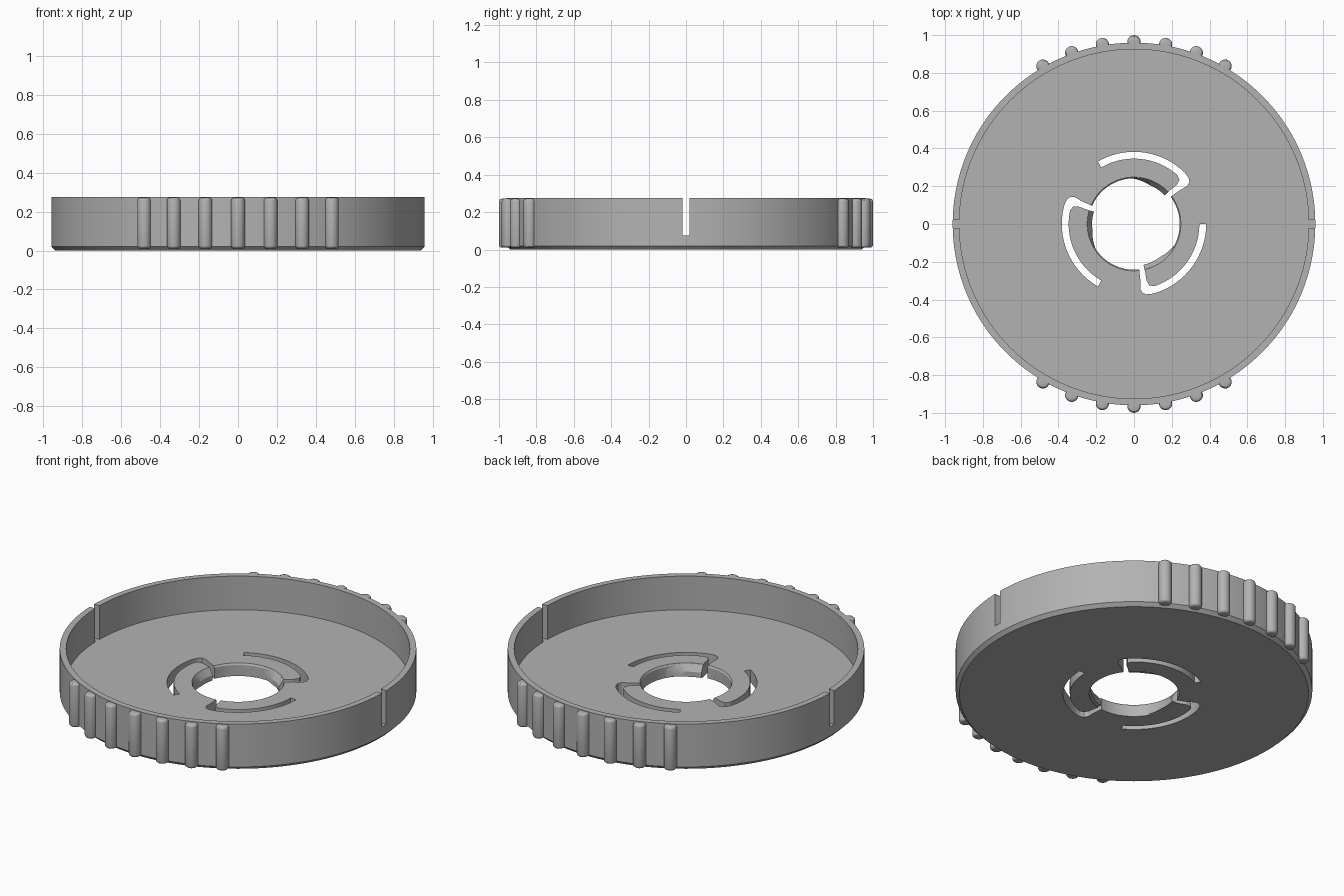
import bpy, bmesh
from math import sin, cos, radians, pi
from mathutils import Matrix, Vector

if "Cube" in bpy.data.objects:
    bpy.data.objects.remove(bpy.data.objects["Cube"], do_unlink=True)

HEIGHT, FLOOR, RADIUS, HOLE = 0.275, 0.075, 0.96, 0.242

grey = bpy.data.materials.new("plain grey")
grey.use_nodes = True
grey.diffuse_color = (0.45, 0.45, 0.45, 1)
grey.node_tree.nodes["Principled BSDF"].inputs["Base Color"].default_value = (0.45, 0.45, 0.45, 1)


def finish(bm, name):
    bmesh.ops.recalc_face_normals(bm, faces=bm.faces)
    mesh = bpy.data.meshes.new(name)
    bm.to_mesh(mesh)
    bm.free()
    mesh.materials.append(grey)
    obj = bpy.data.objects.new(name, mesh)
    bpy.context.collection.objects.link(obj)
    return obj


def smooth(obj):
    bpy.ops.object.select_all(action="DESELECT")
    obj.select_set(True)
    bpy.context.view_layer.objects.active = obj
    bpy.ops.object.shade_smooth_by_angle(angle=radians(30))


def polar(deg, r, z=0.0):
    return Vector((r * cos(radians(deg)), r * sin(radians(deg)), z))


def prism(name, outline, z0, z1):
    bm = bmesh.new()
    face = bm.faces.new([bm.verts.new((p.x, p.y, z0)) for p in outline])
    top = bmesh.ops.extrude_face_region(bm, geom=[face])["geom"]
    bmesh.ops.translate(bm, vec=(0, 0, z1 - z0),
                        verts=[v for v in top if isinstance(v, bmesh.types.BMVert)])
    return finish(bm, name)


def cut(target, cutter):
    mod = target.modifiers.new(cutter.name, "BOOLEAN")
    mod.operation, mod.solver, mod.object = "DIFFERENCE", "EXACT", cutter
    bpy.context.view_layer.objects.active = target
    bpy.ops.object.modifier_apply(modifier=mod.name)
    bpy.data.objects.remove(cutter, do_unlink=True)


# Shallow dish: chamfered base, thin upright wall, round centre hole
profile = [(HOLE, 0), (0.94, 0), (RADIUS, 0.02), (RADIUS, HEIGHT), (0.925, HEIGHT),
           (0.925, FLOOR), (HOLE + 0.006, FLOOR), (HOLE, FLOOR - 0.01)]
bm = bmesh.new()
ring = [bm.verts.new((r, 0, z)) for r, z in profile]
edges = [bm.edges.new((ring[i], ring[(i + 1) % len(ring)])) for i in range(len(ring))]
bmesh.ops.spin(bm, geom=ring + edges, cent=(0, 0, 0), axis=(0, 0, 1),
               angle=2 * pi, steps=144, use_merge=True)
bmesh.ops.remove_doubles(bm, verts=bm.verts, dist=0.0001)
dish = finish(bm, "dish")

# Narrow upright slits through both sides of the wall
for side in (-1, 1):
    box = [Vector((side * x, y, 0)) for x, y in
           ((0.88, -0.02), (1.02, -0.02), (1.02, 0.02), (0.88, 0.02))]
    cut(dish, prism("wall_slit", box, FLOOR, HEIGHT + 0.05))

# Three curved slots, each hooking inward to the hole to free a spring arm
hook = [(40, 0.378), (37, 0.367), (35.5, 0.345), (36.5, 0.30), (36.5, 0.2),
        (43, 0.2), (43, 0.27), (42.5, 0.305), (44, 0.335)]
outline = [polar(a, 0.382) for a in range(120, 44, -3)]
outline += [polar(a, r) for a, r in hook]
outline += [polar(a, 0.346) for a in range(48, 121, 3)]
for i in range(3):
    turn = Matrix.Rotation(radians(120 * i), 3, "Z")
    cut(dish, prism("spring_slot", [turn @ p for p in outline], -0.05, FLOOR + 0.05))
smooth(dish)

# Sloping catch on the inner edge of each spring arm, tapering to the arm root
for i in range(3):
    bm = bmesh.new()
    rows = []
    for a in range(43, 92, 4):
        lip = HOLE - 0.02 * min(1, (93 - a) / 25)
        section = [(HOLE + 0.01, 0.005), (lip, 0.005), (lip, 0.035),
                   (HOLE + 0.004, FLOOR - 0.003), (HOLE + 0.01, FLOOR - 0.003)]
        rows.append([bm.verts.new(polar(a + 120 * i, r, z)) for r, z in section])
    for low, high in zip(rows, rows[1:]):
        for k in range(5):
            n = (k + 1) % 5
            bm.faces.new((low[k], low[n], high[n], high[k]))
    bm.faces.new(rows[0])
    bm.faces.new(rows[-1])
    smooth(finish(bm, f"arm_catch_{i + 1}"))

# Rounded grip ribs, seven at the front and seven at the back
for label, middle in (("front", -90), ("back", 90)):
    for k in range(-3, 4):
        bm = bmesh.new()
        bmesh.ops.create_cone(bm, cap_ends=True, segments=24, radius1=0.035,
                              radius2=0.035, depth=0.262)
        rims = [e for e in bm.edges if abs(e.verts[0].co.z - e.verts[1].co.z) < 0.001]
        bmesh.ops.bevel(bm, geom=rims, offset=0.015, segments=3, profile=0.5, affect="EDGES")
        bmesh.ops.translate(bm, verts=bm.verts, vec=polar(middle + 10 * k, 0.965, 0.141))
        smooth(finish(bm, f"{label}_rib_{k + 4}"))
